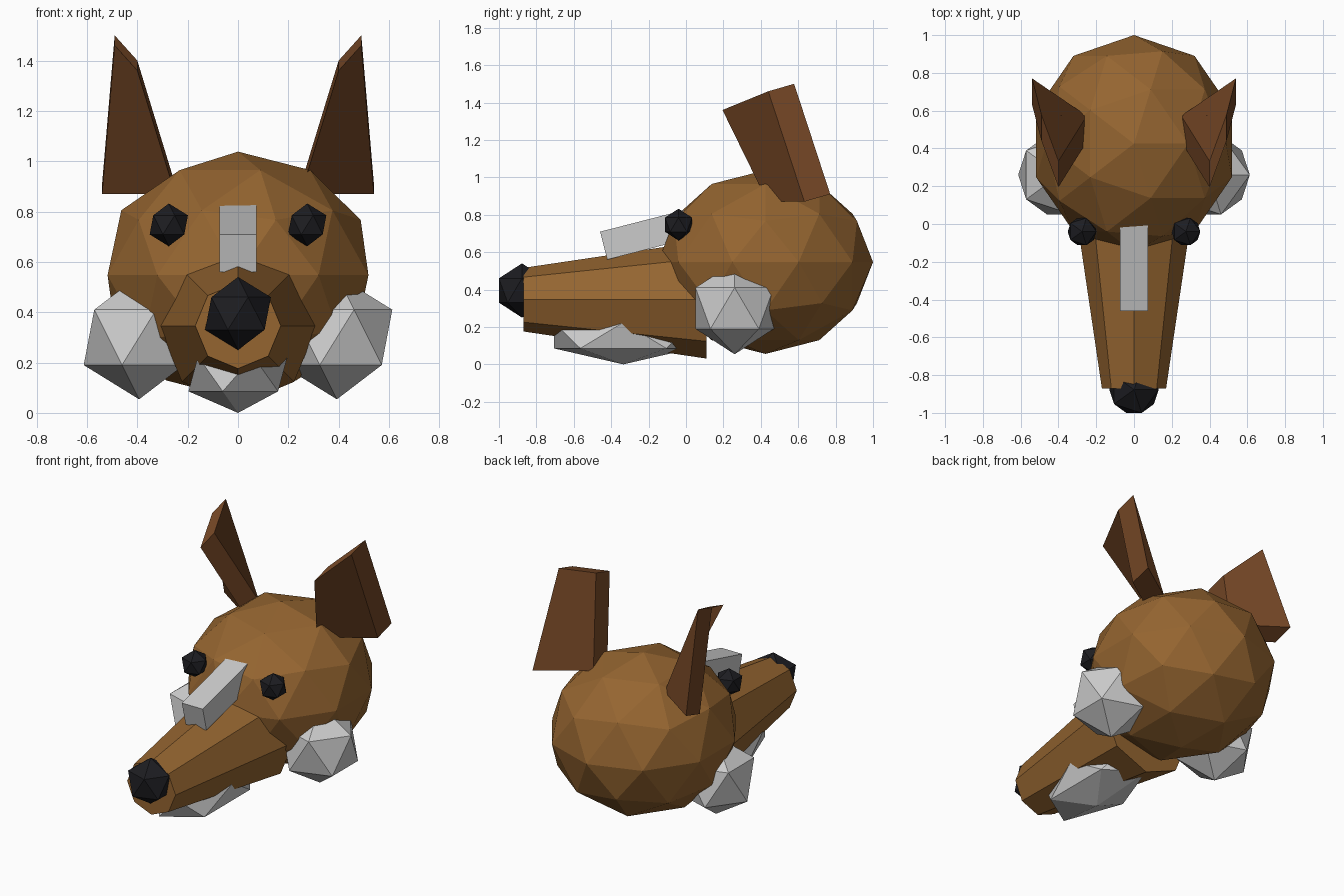
import bpy, bmesh, math
from mathutils import Vector

if "Cube" in bpy.data.objects:
    bpy.data.objects.remove(bpy.data.objects["Cube"])


def material(name, rgb):
    m = bpy.data.materials.new(name)
    m.diffuse_color = (*rgb, 1)
    m.use_nodes = True
    m.node_tree.nodes["Principled BSDF"].inputs["Base Color"].default_value = m.diffuse_color
    return m


FUR = material("brown_fur", (0.30, 0.13, 0.03))
EAR = material("dark_brown_fur", (0.17, 0.06, 0.018))
BLACK = material("black", (0.012, 0.012, 0.015))


def finish(name, mat):
    ob = bpy.context.object
    ob.name = name
    if mat:
        ob.data.materials.append(mat)
    return ob


def ball(name, loc, scale, mat=None, subdivisions=1):
    bpy.ops.mesh.primitive_ico_sphere_add(subdivisions=subdivisions, radius=1, location=loc)
    ob = finish(name, mat)
    ob.scale = scale
    return ob


# Skull, nose and chin tuft
ball("head", (0, 0.425, 0.547), (0.545, 0.575, 0.491), FUR, 2)
ball("nose", (0, -0.877, 0.395), (0.146, 0.145, 0.145), BLACK)
ball("chin_tuft", (0, -0.335, 0.155), (0.22, 0.437, 0.155))

# Snout: eight-sided taper towards the front
bpy.ops.mesh.primitive_cone_add(vertices=8, radius1=0.315, radius2=0.17, depth=0.98,
                                location=(0, -0.38, 0.346), rotation=(math.pi / 2, 0, 0))
finish("snout", FUR)

# Pale ridge between the eyes
bpy.ops.mesh.primitive_cube_add(size=1, location=(0, -0.198, 0.697),
                                rotation=(math.radians(14.4), 0, 0))
finish("nose_bridge", None).scale = (0.147, 0.5, 0.154)


def ear(name, side):
    # Front outline (narrow tip, wide base) extruded backwards
    outline = [(0.25, 0.435, 0.87), (0.54, 0.633, 0.87), (0.49, 0.44, 1.46), (0.40, 0.195, 1.36)]
    bm = bmesh.new()
    face = bm.faces.new([bm.verts.new((side * x, y, z)) for x, y, z in outline])
    ext = bmesh.ops.extrude_face_region(bm, geom=[face], use_keep_orig=True)
    moved = [g for g in ext["geom"] if isinstance(g, bmesh.types.BMVert)]
    bmesh.ops.translate(bm, verts=moved, vec=Vector((0, 0.138, 0.04)))
    bmesh.ops.recalc_face_normals(bm, faces=bm.faces[:])
    me = bpy.data.meshes.new(name)
    bm.to_mesh(me)
    bm.free()
    me.materials.append(EAR)
    bpy.context.collection.objects.link(bpy.data.objects.new(name, me))


# Paired parts
for label, side in (("left", -1), ("right", 1)):
    ball(f"{label}_eye", (side * 0.275, -0.04, 0.747), (0.085,) * 3, BLACK)
    ball(f"{label}_cheek_tuft", (side * 0.393, 0.26, 0.30), (0.246,) * 3)
    ear(f"{label}_ear", side)
